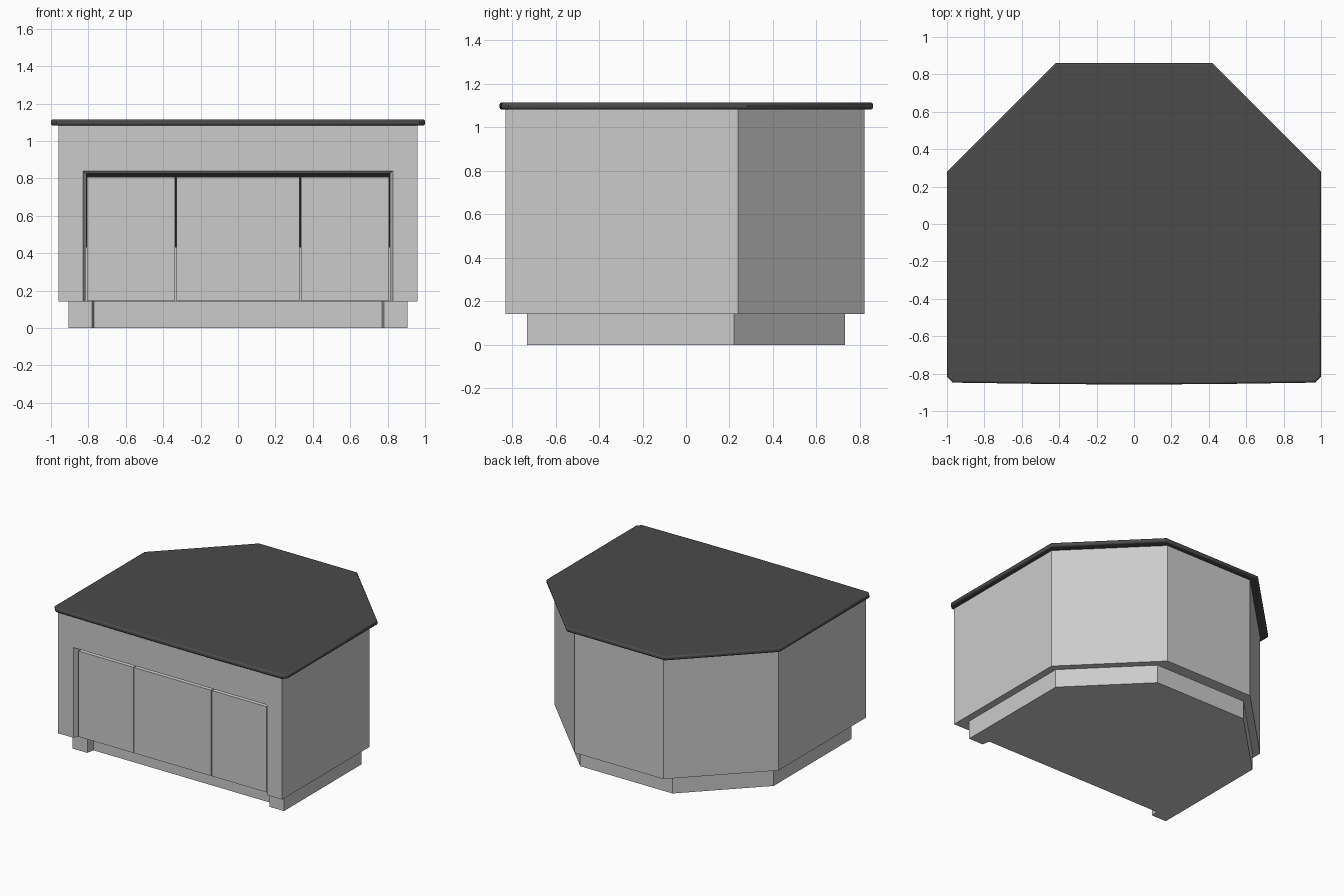
import bpy, bmesh

if "Cube" in bpy.data.objects:
    bpy.data.objects.remove(bpy.data.objects["Cube"])


def material(name, v):
    m = bpy.data.materials.new(name)
    m.diffuse_color = (v, v, v, 1)
    m.use_nodes = True
    m.node_tree.nodes["Principled BSDF"].inputs["Base Color"].default_value = m.diffuse_color
    return m


dark = material("dark_stone", 0.07)
black = material("shadow_black", 0.012)


def mirrored(half):
    """Complete an outline from its +x half."""
    return half + [(-x, y) for x, y in reversed(half) if x > 1e-6]


def loft(name, rings, mat=None):
    """Solid skinned through rings of equal point count."""
    bm = bmesh.new()
    loops = [[bm.verts.new(p) for p in ring] for ring in rings]
    n = len(loops[0])
    for a, b in zip(loops, loops[1:]):
        for i in range(n):
            j = (i + 1) % n
            bm.faces.new((a[i], a[j], b[j], b[i]))
    bm.faces.new(loops[0][::-1])
    bm.faces.new(loops[-1])
    bmesh.ops.recalc_face_normals(bm, faces=bm.faces[:])
    me = bpy.data.meshes.new(name)
    bm.to_mesh(me)
    bm.free()
    ob = bpy.data.objects.new(name, me)
    bpy.context.collection.objects.link(ob)
    if mat:
        me.materials.append(mat)
    return ob


def prism(name, outline, z0, z1, mat=None):
    return loft(name, [[(x, y, z) for x, y in outline] for z in (z0, z1)], mat)


def box(name, x0, x1, y0, y1, z0, z1, mat=None):
    return prism(name, [(x0, y0), (x1, y0), (x1, y1), (x0, y1)], z0, z1, mat)


# Plinth with a toe-kick notch between the two front feet
prism("plinth", mirrored([(0.77, -0.67), (0.78, -0.73), (0.905, -0.73),
                          (0.905, 0.22), (0.395, 0.73)]), 0, 0.142)

# Cabinet body with clipped back corners
body = prism("cabinet_body", mirrored([(0.96, -0.83), (0.96, 0.24), (0.38, 0.82)]),
             0.142, 1.084)

# Front opening, slanted inwards around its rim
rim = [(-0.86, 0.845, 0.855), (-0.80, 0.815, 0.826), (-0.765, 0.815, 0.826)]
cutter = loft("opening_cutter",
              [[(-w, y, 0.1), (w, y, 0.1), (w, y, z), (-w, y, z)] for y, w, z in rim])
cutter.hide_render = True
cutter.hide_viewport = False
cutter.display_type = 'WIRE'
cut = body.modifiers.new("opening", 'BOOLEAN')
cut.operation = 'DIFFERENCE'
cut.solver = 'EXACT'
cut.object = cutter

# Three door panels
for name, x0, x1 in (("left_door", -0.806, -0.336), ("middle_door", -0.33, 0.33),
                     ("right_door", 0.336, 0.806)):
    box(name, x0, x1, -0.80, -0.768, 0.145, 0.808)

# Dark backing seen in the gaps of the upper half
box("dark_backing", -0.814, 0.814, -0.768, -0.76, 0.43, 0.825, black)

# Countertop with a rounded edge and a slightly bowed front
top = prism("countertop", mirrored([(0, -0.858), (0.42, -0.856), (0.97, -0.848), (1, -0.815),
                                    (1, 0.28), (0.42, 0.86)]), 1.082, 1.115, dark)
bev = top.modifiers.new("round_edge", 'BEVEL')
bev.width = 0.012
bev.segments = 4
bev.limit_method = 'ANGLE'
bev.angle_limit = 1.2

bpy.context.view_layer.objects.active = top
top.select_set(True)
bpy.ops.object.shade_smooth_by_angle(angle=0.6)
